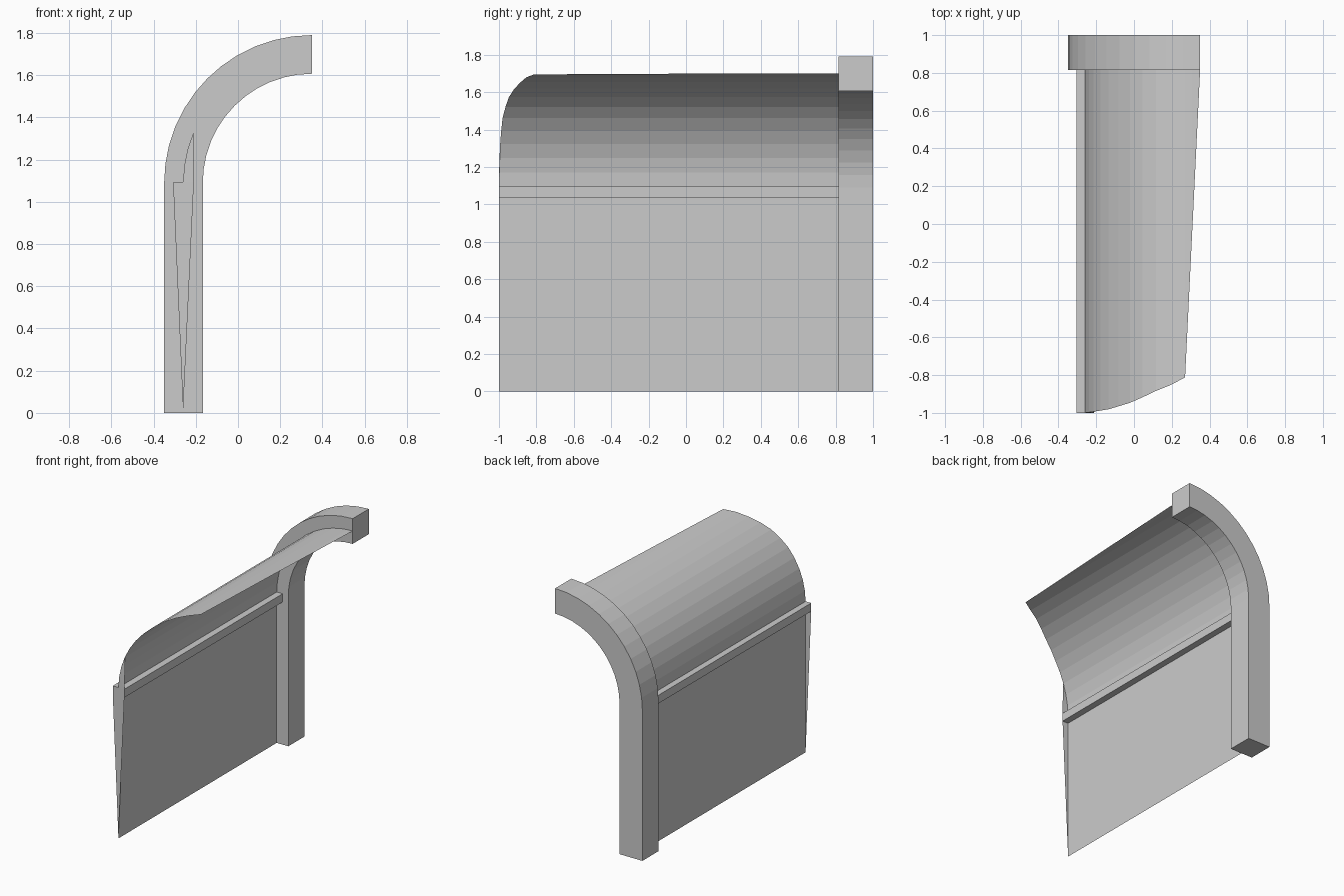
import bpy
from math import sin, cos, radians

if "Cube" in bpy.data.objects:
    bpy.data.objects.remove(bpy.data.objects["Cube"])

CX, CZ = 0.35, 1.09      # centre of the canopy bend
YB = 0.815               # front face of the post, where the panels end


def make(name, verts, faces):
    mesh = bpy.data.meshes.new(name)
    mesh.from_pydata(verts, [], faces)
    mesh.update()
    obj = bpy.data.objects.new(name, mesh)
    bpy.context.collection.objects.link(obj)
    return obj


def arc(radius, deg):
    a = radians(deg)
    return CX - radius * cos(a), CZ + radius * sin(a)


# Curved post: straight leg with a quarter bend, square section
steps = [7.5 * i for i in range(13)]
outer = [(-0.35, 0)] + [arc(0.70, d) for d in steps]
inner = [(-0.167, 0)] + [arc(0.517, d) for d in steps]
n = len(outer)
verts = [(x, y, z) for row, y in ((outer, YB), (inner, YB), (inner, 1), (outer, 1))
         for x, z in row]
faces = [(0, 3 * n, 2 * n, n), (n - 1, 2 * n - 1, 3 * n - 1, 4 * n - 1)]
for k in range(4):
    a, b = k * n, (k + 1) % 4 * n
    faces += [(a + i, b + i, b + i + 1, a + i + 1) for i in range(n - 1)]
make("curved_post", verts, faces)

# Thin upright wall panel with a triangular gusset at its open end
make("wall_panel", [(-0.26, -1, 0), (-0.26, YB, 0), (-0.26, YB, 1.035), (-0.26, -1, 1.035)],
     [(0, 1, 2, 3)])
make("wall_end_gusset", [(-0.26, -1, 0.01), (-0.212, -1, 1.035), (-0.305, -1, 1.035)],
     [(0, 1, 2)])

# Rail between the wall and the canopy
rail = [(-0.305, 1.035), (-0.305, 1.095), (-0.212, 1.095), (-0.212, 1.035)]
make("middle_rail", [(x, y, z) for y in (-1, YB) for x, z in rail],
     [(3, 2, 1, 0), (4, 5, 6, 7)] + [(i, (i + 1) % 4, 4 + (i + 1) % 4, 4 + i) for i in range(4)])

# Thin curved canopy, its front edge trimmed to a sweeping outline (x, y)
OUTLINE = [(-0.26, -1), (-0.21, -0.993), (-0.13, -0.98), (0, -0.94), (0.1, -0.89),
           (0.2, -0.85), (0.27, -0.82), (0.35, YB)]


def front_y(x):
    for (xa, ya), (xb, yb) in zip(OUTLINE, OUTLINE[1:]):
        if x <= xb:
            return ya + (yb - ya) * (x - xa) / (xb - xa)
    return YB


verts = []
for d in steps[:-1] + [86, 89.9]:
    x, z = arc(0.61, d)
    verts += [(x, front_y(x), z), (x, YB, z)]
faces = [(i, i + 1, i + 3, i + 2) for i in range(0, len(verts) - 2, 2)]
make("canopy_sheet", verts, faces)

# Small end fillet between rail and canopy at the open end
edge = [arc(0.61, d) for d in (0, 7.5, 15, 23.4)]
pts = [(x, front_y(x), z) for x, z in edge] + [(-0.212, -1, 1.095)]
make("canopy_end_fillet", pts, [(4, i + 1, i) for i in range(3)])
